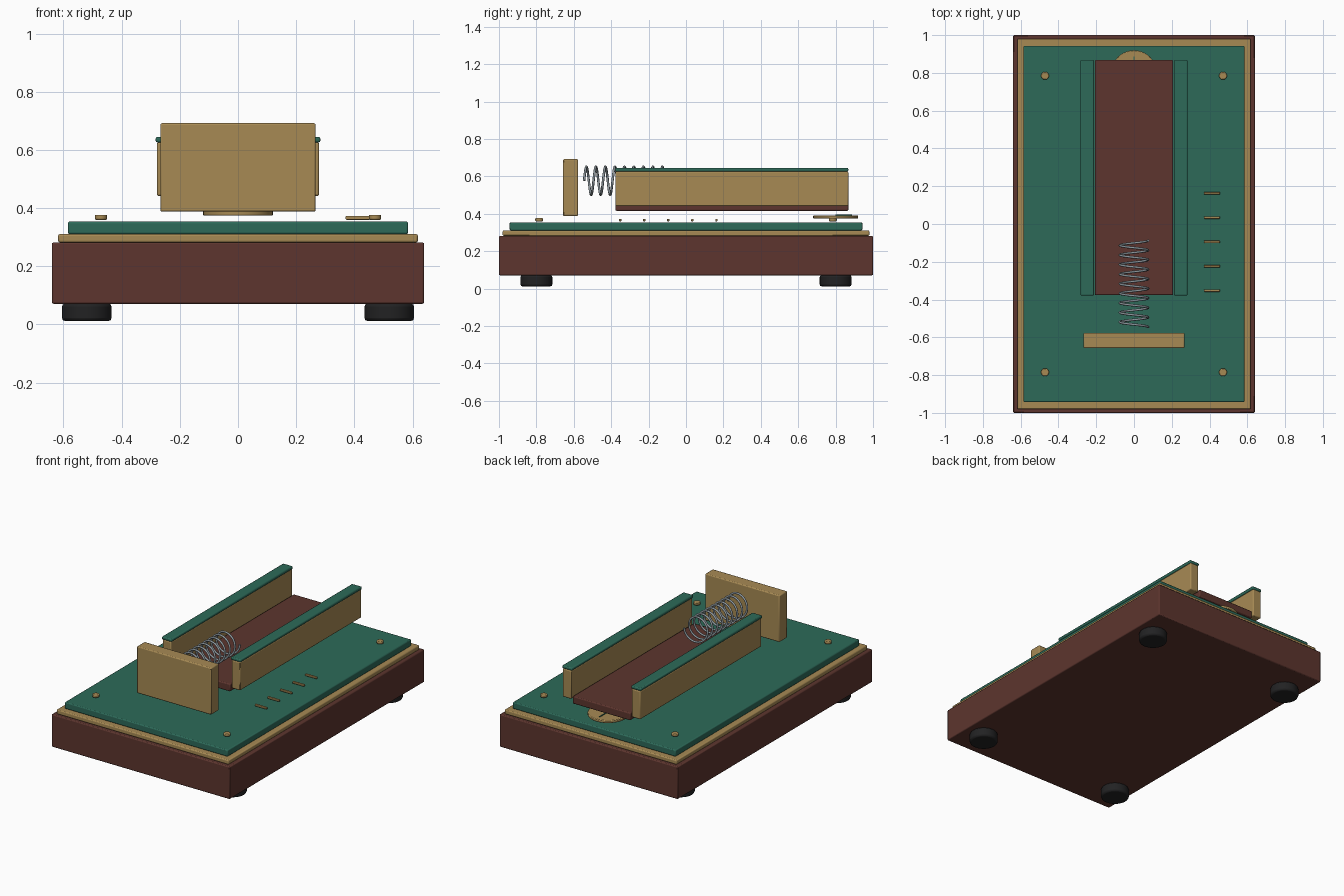
import bpy, math

if "Cube" in bpy.data.objects:
    bpy.data.objects.remove(bpy.data.objects["Cube"])


def lin(c):
    c /= 255
    return c / 12.92 if c <= 0.04045 else ((c + 0.055) / 1.055) ** 2.4


def mat(name, r, g, b):
    m = bpy.data.materials.new(name)
    m.diffuse_color = (lin(r), lin(g), lin(b), 1)
    m.use_nodes = True
    m.node_tree.nodes["Principled BSDF"].inputs["Base Color"].default_value = m.diffuse_color
    return m


BROWN = mat("dark wood", 93, 53, 46)
GREEN = mat("green felt", 45, 106, 89)
BRASS = mat("brass", 167, 138, 84)
STEEL = mat("steel", 142, 152, 158)
BLACK = mat("black rubber", 34, 34, 35)


def finish(ob, name, material, bevel):
    ob.name = name
    ob.data.materials.append(material)
    if bevel:
        mod = ob.modifiers.new("bevel", "BEVEL")
        mod.width, mod.segments, mod.limit_method = bevel, 2, 'ANGLE'
    bpy.ops.object.shade_smooth_by_angle(angle=math.radians(35))
    return ob


def box(name, x, y, z, material, bevel=0.006):
    """Box from (min, max) ranges."""
    bpy.ops.mesh.primitive_cube_add(size=1, location=[(a + b) / 2 for a, b in (x, y, z)])
    ob = bpy.context.object
    ob.scale = [b - a for a, b in (x, y, z)]
    bpy.ops.object.transform_apply(location=False, rotation=False, scale=True)
    return finish(ob, name, material, bevel)


def disc(name, x, y, r, z, material, bevel=0.004):
    bpy.ops.mesh.primitive_cylinder_add(vertices=40, radius=r, depth=z[1] - z[0],
                                        location=(x, y, sum(z) / 2))
    return finish(bpy.context.object, name, material, bevel)


# Stacked base
box("base", (-0.64, 0.64), (-1, 1), (0.071, 0.282), BROWN)
box("brass_trim", (-0.618, 0.618), (-0.98, 0.98), (0.282, 0.311), BRASS)
box("green_top", (-0.585, 0.585), (-0.943, 0.943), (0.311, 0.354), GREEN)

# Feet and corner screws
for sx in (-1, 1):
    for sy in (-1, 1):
        disc("foot", sx * 0.52, sy * 0.80, 0.085, (0.012, 0.072), BLACK, 0.01)
        disc("corner_screw", sx * 0.471, sy * 0.785, 0.021, (0.36, 0.377), BRASS)

# Scale marks on the right
for i in range(5):
    y = 0.163 - i * 0.1288
    box("scale_mark", (0.37, 0.455), (y - 0.0065, y + 0.0065), (0.36, 0.373), BRASS, 0.003)

# Round dial with pointer
disc("dial", 0, 0.80, 0.12, (0.374, 0.392), BRASS)
box("dial_pointer", (-0.003, 0.003), (0.80, 0.888), (0.392, 0.396), GREEN, 0)

# Channel: bed, side walls and caps
box("channel_bed", (-0.207, 0.207), (-0.377, 0.868), (0.416, 0.465), BROWN)
for s in (-1, 1):
    box("channel_wall", sorted((s * 0.217, s * 0.279)), (-0.377, 0.868), (0.442, 0.626), BRASS)
    box("wall_cap", sorted((s * 0.212, s * 0.283)), (-0.379, 0.868), (0.626, 0.645), GREEN)

# Front stop plate
box("stop_plate", (-0.267, 0.267), (-0.657, -0.577), (0.388, 0.692), BRASS)

# Coil spring
curve = bpy.data.curves.new("spring", 'CURVE')
curve.dimensions = '3D'
curve.bevel_depth, curve.bevel_resolution, curve.use_fill_caps = 0.0065, 2, True
turns, steps, radius = 9, 28, 0.075
n = turns * steps
line = curve.splines.new('POLY')
line.points.add(n)
line.use_smooth = True
for i, p in enumerate(line.points):
    a = 2 * math.pi * i / steps
    p.co = (radius * math.cos(a), -0.545 + 0.457 * i / n, 0.577 + radius * math.sin(a), 1)
curve.materials.append(STEEL)
spring = bpy.data.objects.new("spring", curve)
bpy.context.collection.objects.link(spring)
